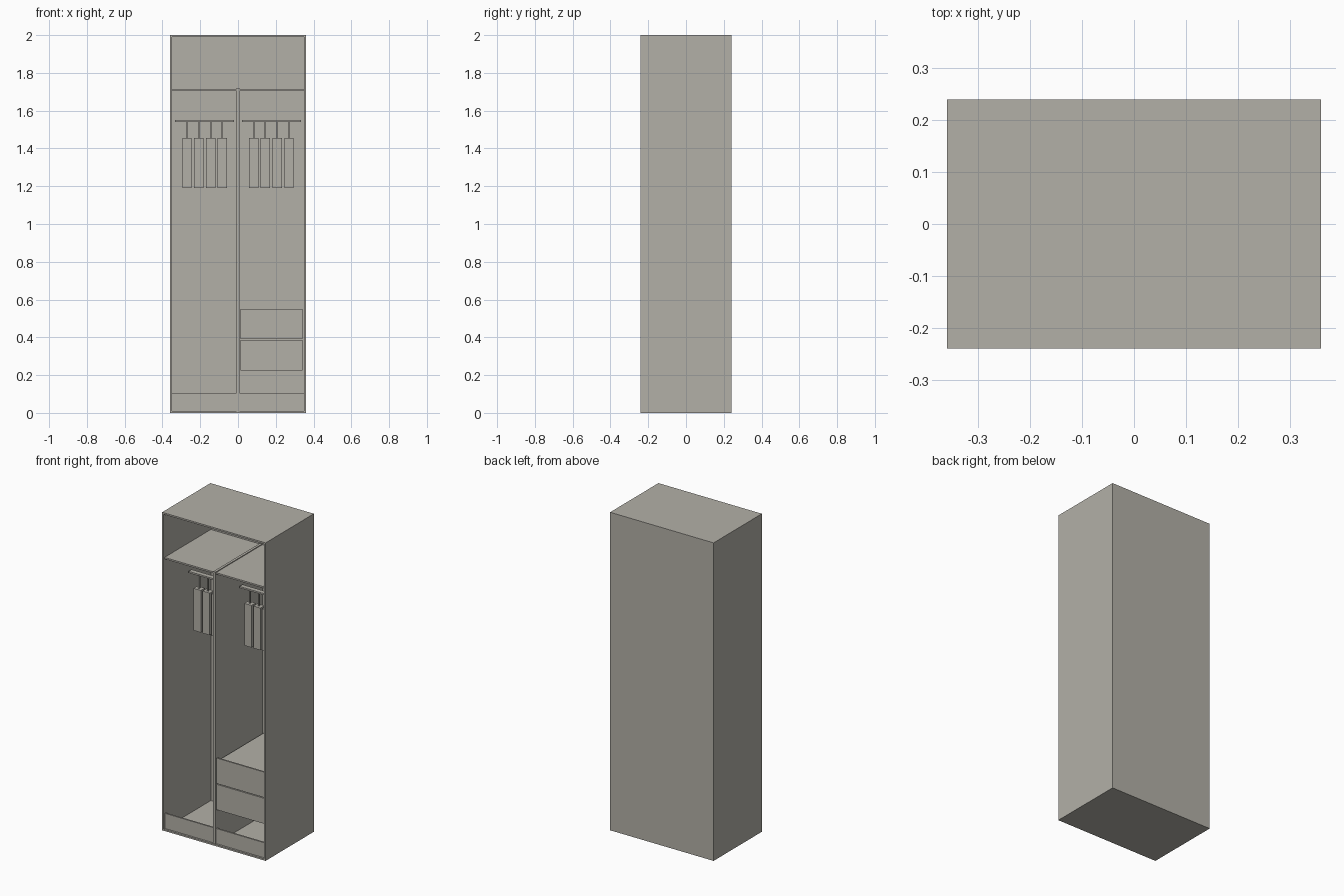
import bpy

if "Cube" in bpy.data.objects:
    bpy.data.objects.remove(bpy.data.objects["Cube"])

# Single warm grey used on every part
grey = bpy.data.materials.new("warm_grey")
grey.diffuse_color = (0.45, 0.435, 0.39, 1.0)
grey.use_nodes = True
grey.node_tree.nodes["Principled BSDF"].inputs["Base Color"].default_value = grey.diffuse_color


def box(name, x, y, z):
    """Axis-aligned box from (min, max) ranges."""
    vs = [(a, b, c) for a in x for b in y for c in z]
    faces = [(0, 1, 3, 2), (4, 6, 7, 5), (0, 4, 5, 1),
             (2, 3, 7, 6), (0, 2, 6, 4), (1, 5, 7, 3)]
    mesh = bpy.data.meshes.new(name)
    mesh.from_pydata(vs, [], faces)
    mesh.materials.append(grey)
    obj = bpy.data.objects.new(name, mesh)
    bpy.context.collection.objects.link(obj)
    return obj


W, D, H, T = 0.36, 0.24, 2.0, 0.01   # half width, half depth, height, board
IN = W - T

# Carcass
box("left_side", (-W, -IN), (-D, D), (0, H))
box("right_side", (IN, W), (-D, D), (0, H))
box("top_panel", (-IN, IN), (-D, D), (H - T, H))
box("bottom_panel", (-IN, IN), (-D, D), (0, T))
box("back_panel", (-IN, IN), (D - T, D), (T, H - T))

# Central divider, slightly proud of the hat shelf
box("divider", (-0.008, 0.008), (-0.235, D - T), (T, 1.72))

for side, s in (("left", -1), ("right", 1)):
    def span(a, b):
        return tuple(sorted((s * a, s * b)))

    # Hat shelf and front kick board
    box(side + "_shelf", span(0.008, IN), (-0.23, D - T), (1.705, 1.715))
    box(side + "_plinth", span(0.008, IN), (-0.228, -0.218), (T, 0.105))

    # Hanging rail with four hangers and garments
    box(side + "_rail", span(0.021, 0.333), (-0.015, 0.015), (1.54, 1.55))
    for i in range(4):
        c = 0.083 + i * 0.0623
        box(f"{side}_hook_{i}", span(c - 0.004, c + 0.004), (-0.005, 0.005), (1.455, 1.54))
        box(f"{side}_garment_{i}", span(c - 0.025, c + 0.025), (-0.02, 0.02), (1.19, 1.455))

# Two drawers in the right bay: front plate and smaller body
for i, z in enumerate((0.225, 0.39)):
    box(f"drawer_front_{i}", (0.012, 0.342), (-0.23, -0.22), (z, z + 0.16))
    box(f"drawer_body_{i}", (0.02, 0.334), (-0.22, 0.225), (z + 0.01, z + 0.145))
